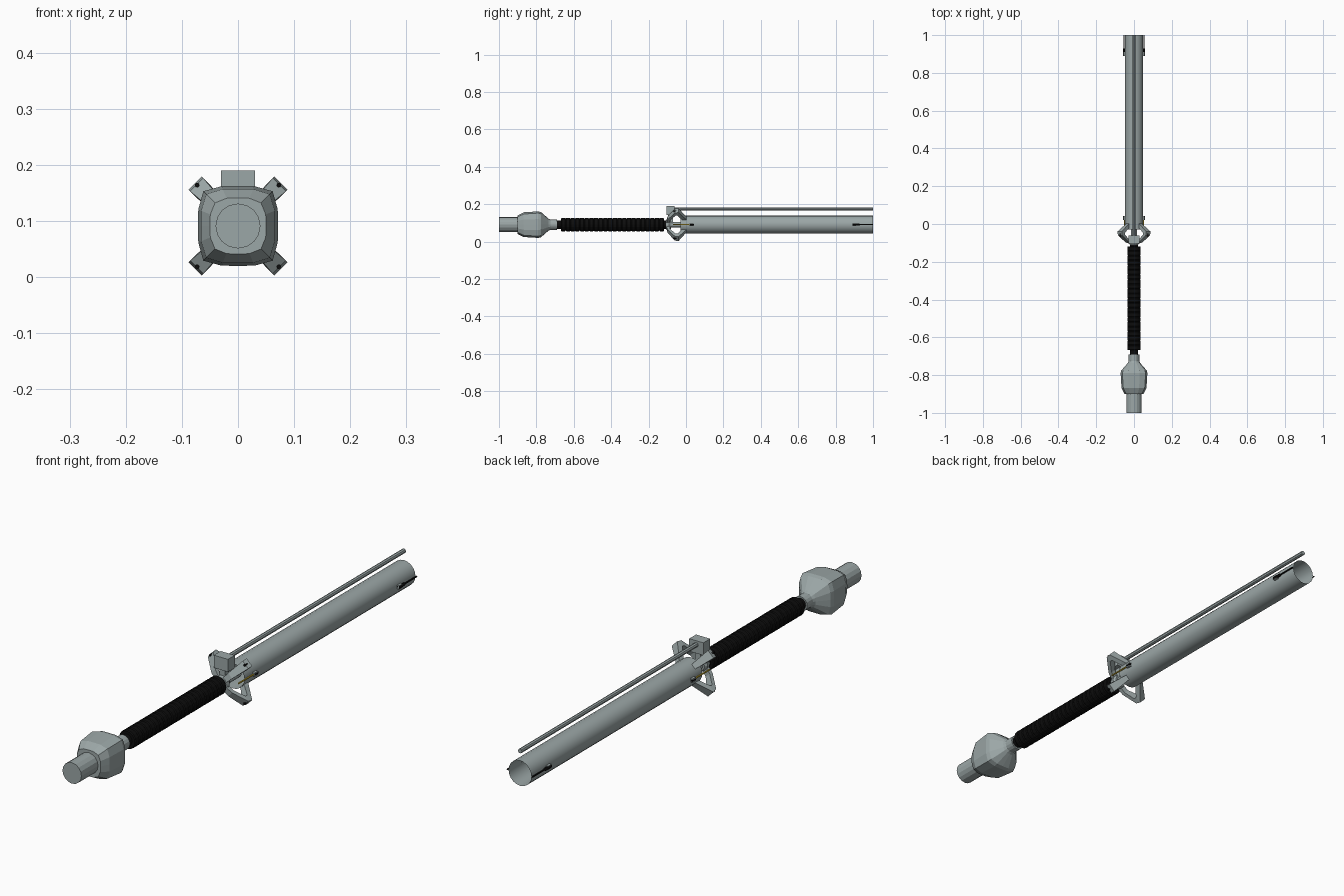
import bpy, bmesh, math
from mathutils import Vector

if "Cube" in bpy.data.objects:
    bpy.data.objects.remove(bpy.data.objects["Cube"])

ZC = 0.091  # height of the long axis


def material(name, col):
    m = bpy.data.materials.new(name)
    m.diffuse_color = (*col, 1)
    m.use_nodes = True
    m.node_tree.nodes["Principled BSDF"].inputs["Base Color"].default_value = m.diffuse_color
    return m


STEEL = material("grey steel", (0.33, 0.385, 0.385))
BLACK = material("black rubber", (0.004, 0.004, 0.004))
YELLOW = material("yellow", (0.6, 0.42, 0.03))


def finish(name, bm, mat, smooth=False):
    bmesh.ops.recalc_face_normals(bm, faces=bm.faces)
    me = bpy.data.meshes.new(name)
    bm.to_mesh(me)
    bm.free()
    me.materials.append(mat)
    ob = bpy.data.objects.new(name, me)
    bpy.context.collection.objects.link(ob)
    if smooth:
        me.shade_smooth()
        me.set_sharp_from_angle(angle=math.radians(35))
    return ob


def loft(name, profile, mat, n=16, power=2, x=0, z=ZC, caps=True, smooth=False):
    """Sweep along y; profile is (y, radius), power > 2 squares the section."""
    bm = bmesh.new()
    rings = []
    for item in profile:
        y, r = item[:2]
        p = item[2] if len(item) > 2 else power
        ring = []
        for i in range(n):
            a = math.tau * i / n
            c, s = math.cos(a), math.sin(a)
            k = r / (abs(c) ** p + abs(s) ** p) ** (1 / p)
            ring.append(bm.verts.new((x + c * k, y, z + s * k)))
        rings.append(ring)
    for a, b in zip(rings, rings[1:]):
        for i in range(n):
            j = (i + 1) % n
            bm.faces.new((a[i], a[j], b[j], b[i]))
    if caps:
        bm.faces.new(rings[0])
        bm.faces.new(rings[-1])
    return finish(name, bm, mat, smooth)


def box(name, lo, hi, mat):
    bm = bmesh.new()
    bmesh.ops.create_cube(bm, size=1)
    for v in bm.verts:
        v.co = [(l + h) / 2 + c * (h - l) for l, h, c in zip(lo, hi, v.co)]
    return finish(name, bm, mat)


# end cap and squared pommel
loft("end_cap", [(-1, 0.04), (-0.89, 0.04)], STEEL)
loft("pommel", [(-0.9, 0.05, 3.5), (-0.868, 0.066, 4.5), (-0.79, 0.071, 5), (-0.775, 0.067, 4.5),
                (-0.735, 0.032, 2.5), (-0.725, 0.028, 2), (-0.69, 0.028, 2)], STEEL)

# ribbed grip
ribs = [(-0.695, 0.022), (-0.668, 0.022)]
N = 22
for i in range(N):
    y0 = -0.668 + i * 0.55 / N
    d = 0.55 / N
    ribs += [(y0, 0.0325), (y0 + d * 0.15, 0.0355), (y0 + d * 0.85, 0.0355), (y0 + d, 0.0325)]
ribs += [(-0.118, 0.022), (-0.1, 0.022)]
loft("grip", ribs, BLACK)

# collar, inner core and guard block
loft("collar", [(-0.108, 0.025), (-0.09, 0.028), (-0.08, 0.022)], STEEL)
loft("core", [(-0.1, 0.015), (0.0, 0.015)], STEEL, n=12)
box("sight_block", (-0.03, -0.103, 0.142), (0.03, -0.062, 0.19), STEEL)
box("block_post", (-0.012, -0.095, 0.1), (0.012, -0.07, 0.145), STEEL)

# barrel (open tube) and thin upper rod
loft("barrel", [(-0.03, 0.048), (1, 0.048)], STEEL, n=20, caps=False, smooth=True)
loft("upper_rod", [(-0.065, 0.0085), (1, 0.0085)], STEEL, n=8, z=0.175)

# four bent guard arms on the diagonals
OUTER = [(0.022, -0.105), (0.05, -0.098), (0.104, -0.06), (0.108, -0.04), (0.062, -0.008), (0.046, 0.004)]
INNER = [(0.022, -0.088), (0.046, -0.084), (0.084, -0.056), (0.084, -0.046), (0.054, -0.026), (0.044, -0.02)]
for k in range(4):
    a = math.radians(45 + 90 * k)
    out = Vector((math.cos(a), 0, math.sin(a)))
    side = Vector((-math.sin(a), 0, math.cos(a)))
    bm = bmesh.new()
    secs = []
    for (ro, yo), (ri, yi), w in zip(OUTER, INNER, (0.01, 0.012, 0.0165, 0.0165, 0.012, 0.01)):
        secs.append([bm.verts.new(out * r + side * s * w + Vector((0, y, ZC)))
                     for r, y, s in ((ro, yo, -1), (ro, yo, 1), (ri, yi, 1), (ri, yi, -1))])
    for p, q in zip(secs, secs[1:]):
        for i in range(4):
            j = (i + 1) % 4
            bm.faces.new((p[i], p[j], q[j], q[i]))
    bm.faces.new(secs[0])
    bm.faces.new(secs[-1])
    finish(f"guard_arm_{k + 1}", bm, STEEL)
    # black stud near each tip
    c = out * 0.103
    loft(f"arm_stud_{k + 1}", [(-0.066, 0.004), (-0.05, 0.004)], BLACK, n=8, x=c.x, z=ZC + c.z)

# side clips, yellow wires and black leads on both flanks
for s, tag in ((-1, "left"), (1, "right")):
    for y, where in ((0.03, "rear"), (0.9, "front")):
        xs = sorted((s * 0.044, s * 0.056))
        box(f"{where}_clip_{tag}", (xs[0], y - 0.01, ZC - 0.007), (xs[1], y + 0.01, ZC + 0.007), STEEL)
    loft(f"yellow_wire_{tag}", [(-0.07, 0.003), (0.022, 0.003)], YELLOW, n=6, x=s * 0.051)
    loft(f"rear_plug_{tag}", [(0.022, 0.004), (0.042, 0.004)], BLACK, n=6, x=s * 0.054)
    loft(f"front_lead_{tag}", [(0.89, 0.006), (0.925, 0.006), (0.93, 0.003), (1, 0.003)],
         BLACK, n=6, x=s * 0.053)
